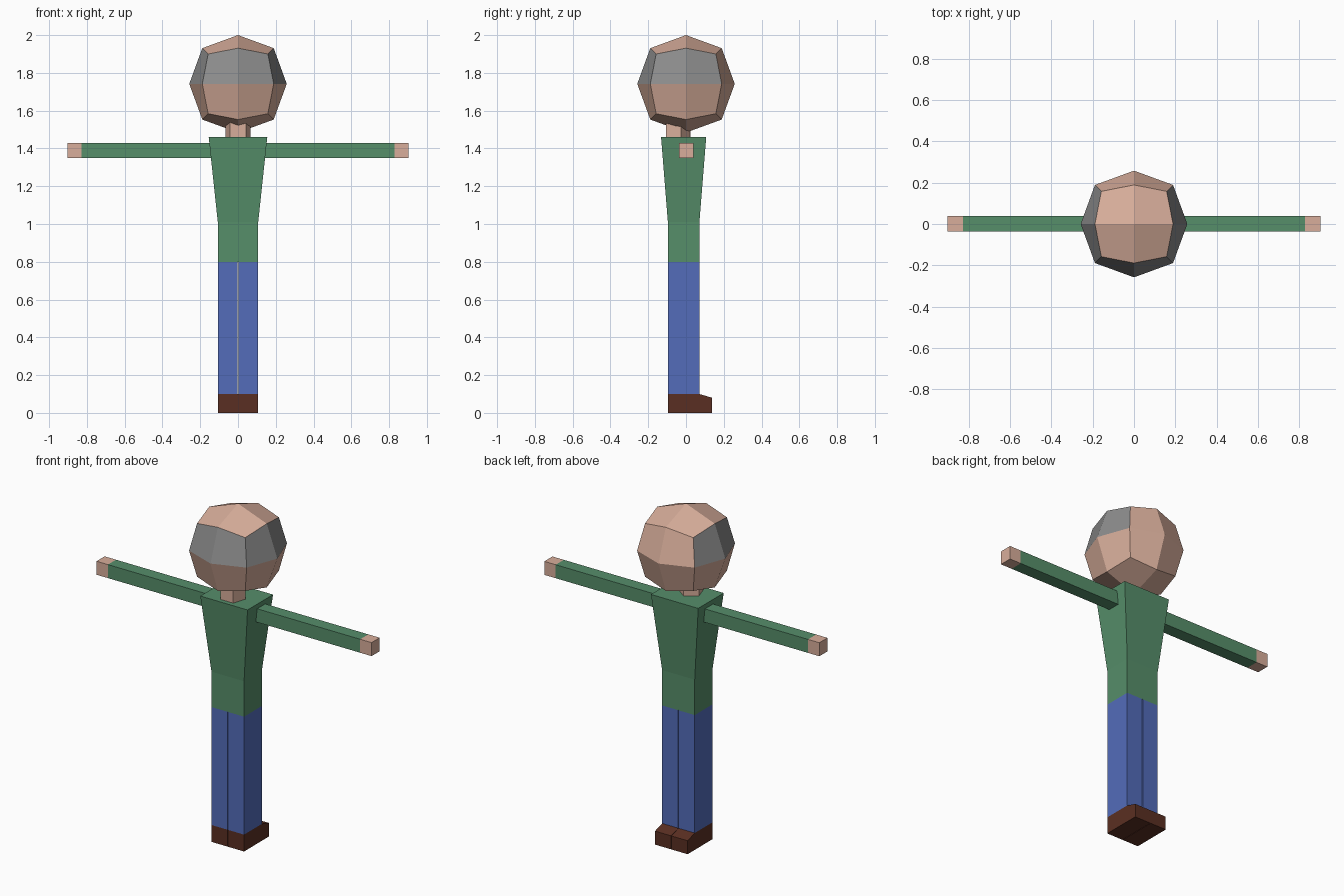
import bpy, bmesh, math
from mathutils import Vector

if "Cube" in bpy.data.objects:
    bpy.data.objects.remove(bpy.data.objects["Cube"])


def material(name, rgb):
    m = bpy.data.materials.new(name)
    m.diffuse_color = [(c / 255 / 12.92 if c < 11 else ((c / 255 + 0.055) / 1.055) ** 2.4)
                       for c in rgb] + [1]
    m.use_nodes = True
    m.node_tree.nodes["Principled BSDF"].inputs["Base Color"].default_value = m.diffuse_color
    return m


SKIN = material("skin", (216, 174, 155))
GREEN = material("green_shirt", (86, 142, 106))
BLUE = material("blue_trousers", (83, 108, 186))
BROWN = material("brown_shoes", (90, 47, 34))
GREY = material("grey_hair", (140, 140, 140))


def finish(name, bm, *mats):
    bmesh.ops.recalc_face_normals(bm, faces=bm.faces[:])
    me = bpy.data.meshes.new(name)
    bm.to_mesh(me)
    bm.free()
    ob = bpy.data.objects.new(name, me)
    for m in mats:
        me.materials.append(m)
    bpy.context.collection.objects.link(ob)
    return ob


def loft(name, rings, mat):
    """Skin a stack of equal-length point rings and cap both ends."""
    bm = bmesh.new()
    loops = [[bm.verts.new(p) for p in ring] for ring in rings]
    n = len(loops[0])
    for a, b in zip(loops, loops[1:]):
        for i in range(n):
            j = (i + 1) % n
            bm.faces.new((a[i], a[j], b[j], b[i]))
    bm.faces.new(loops[0][::-1])
    bm.faces.new(loops[-1])
    return finish(name, bm, mat)


def rect(x0, x1, y0, y1, z):
    return [(x0, y0, z), (x1, y0, z), (x1, y1, z), (x0, y1, z)]


def box(name, x, y, z, mat):
    x = sorted(x)
    return loft(name, [rect(*x, *y, h) for h in z], mat)


# Torso: straight waist widening to the shoulders
loft("torso", [rect(-0.107, 0.107, -0.096, 0.071, 0.80),
               rect(-0.107, 0.107, -0.096, 0.071, 1.01),
               rect(-0.155, 0.155, -0.132, 0.107, 1.46)], GREEN)

# Neck: five-sided prism set towards the back
loft("neck", [[(0.0705 * math.sin(k * math.tau / 5),
                -0.048 + 0.0705 * math.cos(k * math.tau / 5), z) for k in range(5)]
              for z in (1.45, 1.57)], SKIN)

# Limbs, mirrored left and right
for side, s in (("left", -1), ("right", 1)):
    box(side + "_arm", (0.11 * s, 0.828 * s), (-0.037, 0.039), (1.35, 1.43), GREEN)
    box(side + "_hand", (0.828 * s, 0.903 * s), (-0.037, 0.039), (1.35, 1.43), SKIN)
    box(side + "_leg", (0.002 * s, 0.107 * s), (-0.096, 0.071), (0.10, 0.80), BLUE)
    # Shoe: side profile with a sloping toe, extruded across the width
    profile = [(-0.096, 0), (0.138, 0), (0.138, 0.08), (0.071, 0.10), (-0.096, 0.10)]
    loft(side + "_shoe", [[(x * s, y, z) for y, z in profile] for x in (0.001, 0.107)], BROWN)

# Head: cube with each side split in four, rounded towards a ball
bm = bmesh.new()
bmesh.ops.create_cube(bm, size=2)
bmesh.ops.subdivide_edges(bm, edges=bm.edges[:], cuts=1, use_grid_fill=True)
reach = {1: 0.258, 2: 0.189, 3: 0.158}
for v in bm.verts:
    v.co *= reach[sum(abs(c) > 0.5 for c in v.co)]
bm.normal_update()
# Hair band: upper half of the sides, leaving the face (+y) and crown bare
for f in bm.faces:
    c = f.calc_center_median()
    big = max(range(3), key=lambda i: abs(c[i]))
    if c.z > 0 and big != 2 and not (big == 1 and c.y > 0):
        f.material_index = 1
bmesh.ops.translate(bm, verts=bm.verts[:], vec=Vector((0, 0, 1.742)))
finish("head", bm, SKIN, GREY)
